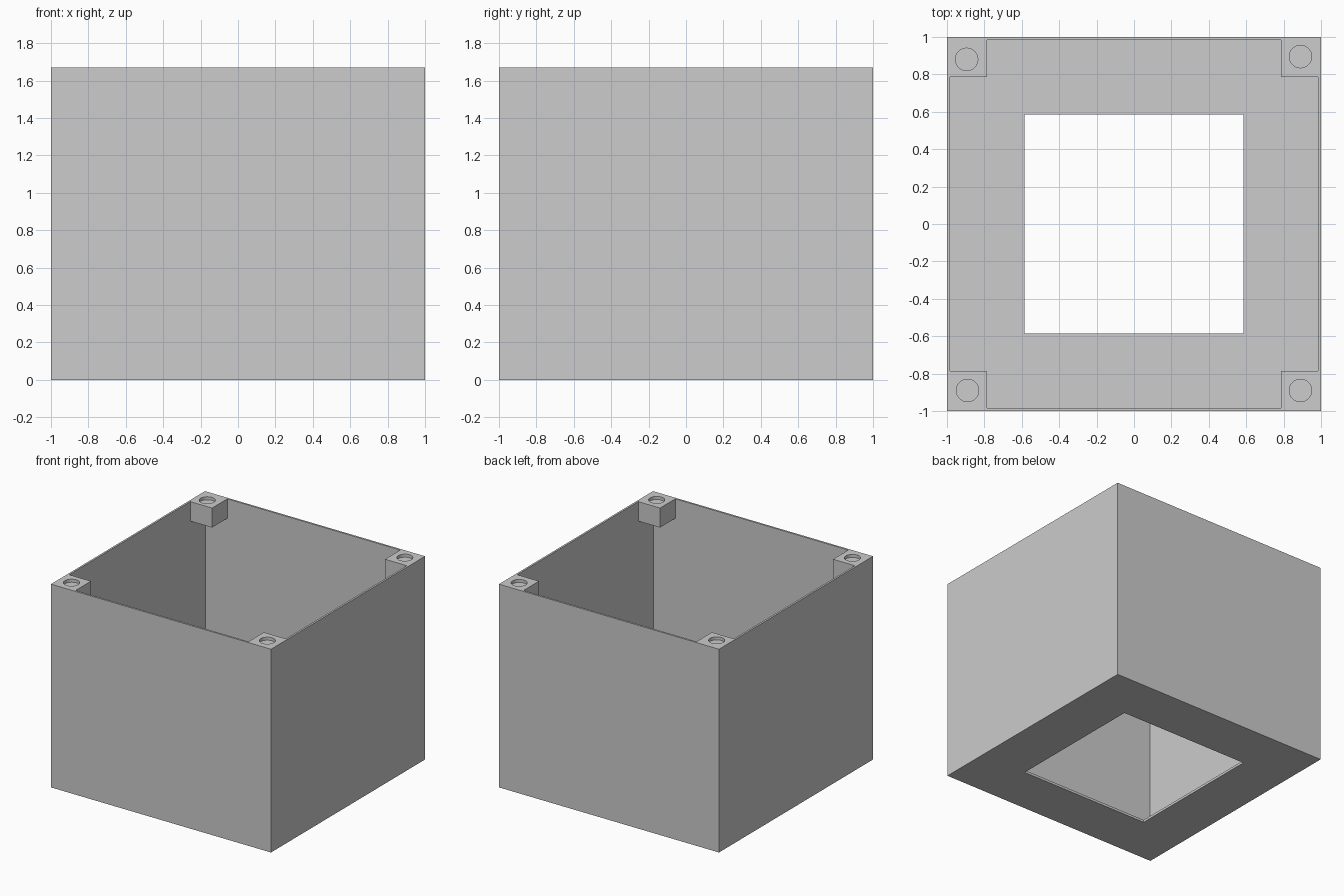
import bpy
import bmesh
from mathutils import Matrix

if "Cube" in bpy.data.objects:
    bpy.data.objects.remove(bpy.data.objects["Cube"], do_unlink=True)

HEIGHT = 1.67
INNER = 0.984          # inside face of the thin walls
POST = 0.786           # inner side of the corner posts
POST_BASE = HEIGHT - 0.16
FLOOR = 0.02
OPENING = 0.586
HOLE_RADIUS = 0.06
HOLE_DEPTH = 0.025

grey = bpy.data.materials.new("light grey")
grey.use_nodes = True
grey.diffuse_color = (0.604, 0.604, 0.604, 1)
grey.node_tree.nodes["Principled BSDF"].inputs["Base Color"].default_value = grey.diffuse_color


def finish(name, bm):
    bmesh.ops.recalc_face_normals(bm, faces=bm.faces)
    mesh = bpy.data.meshes.new(name)
    bm.to_mesh(mesh)
    bm.free()
    mesh.materials.append(grey)
    obj = bpy.data.objects.new(name, mesh)
    bpy.context.collection.objects.link(obj)
    return obj


def prism(name, outline, bottom, top):
    """Closed solid with a flat outline and vertical sides."""
    bm = bmesh.new()
    low = [bm.verts.new((x, y, bottom)) for x, y in outline]
    high = [bm.verts.new((x, y, top)) for x, y in outline]
    bm.faces.new(low[::-1])
    bm.faces.new(high)
    for i in range(len(outline)):
        bm.faces.new((low[i - 1], low[i], high[i], high[i - 1]))
    return finish(name, bm)


def square(r):
    return [(-r, -r), (r, -r), (r, r), (-r, r)]


def cylinder(name, x, y, bottom, top):
    bm = bmesh.new()
    bmesh.ops.create_cone(bm, cap_ends=True, segments=48, radius1=HOLE_RADIUS,
                          radius2=HOLE_RADIUS, depth=top - bottom,
                          matrix=Matrix.Translation((x, y, (top + bottom) / 2)))
    return finish(name, bm)


# Solid block that becomes the open box
box = prism("open_box", square(1), 0, HEIGHT)

# Cross outline that leaves a square post in each corner
cross = []
for sx, sy in square(1):
    corner = [(sx * POST, sy * INNER), (sx * POST, sy * POST), (sx * INNER, sy * POST)]
    cross += corner[::-1] if sx == sy else corner

# Square cavity below the posts, cross shaped cavity between them, floor opening
cutters = [
    prism("cavity_cutter", square(INNER), FLOOR, POST_BASE),
    prism("post_cutter", cross, POST_BASE - 0.1, HEIGHT + 0.1),
    prism("opening_cutter", square(OPENING), -0.1, FLOOR + 0.1),
]

# Shallow round recesses in the post tops
for x, y in [(-0.89, -0.89), (0.89, -0.89), (0.89, 0.895), (-0.895, 0.88)]:
    cutters.append(cylinder("recess_cutter", x, y, HEIGHT - HOLE_DEPTH, HEIGHT + 0.1))

bpy.ops.object.select_all(action="DESELECT")
bpy.context.view_layer.objects.active = box
box.select_set(True)
for cutter in cutters:
    cutter.hide_render = True
    cut = box.modifiers.new("cut", "BOOLEAN")
    cut.operation = "DIFFERENCE"
    cut.solver = "EXACT"
    cut.object = cutter
    bpy.ops.object.modifier_apply(modifier=cut.name)
    bpy.data.objects.remove(cutter, do_unlink=True)

bpy.ops.object.shade_smooth_by_angle(angle=0.6)
